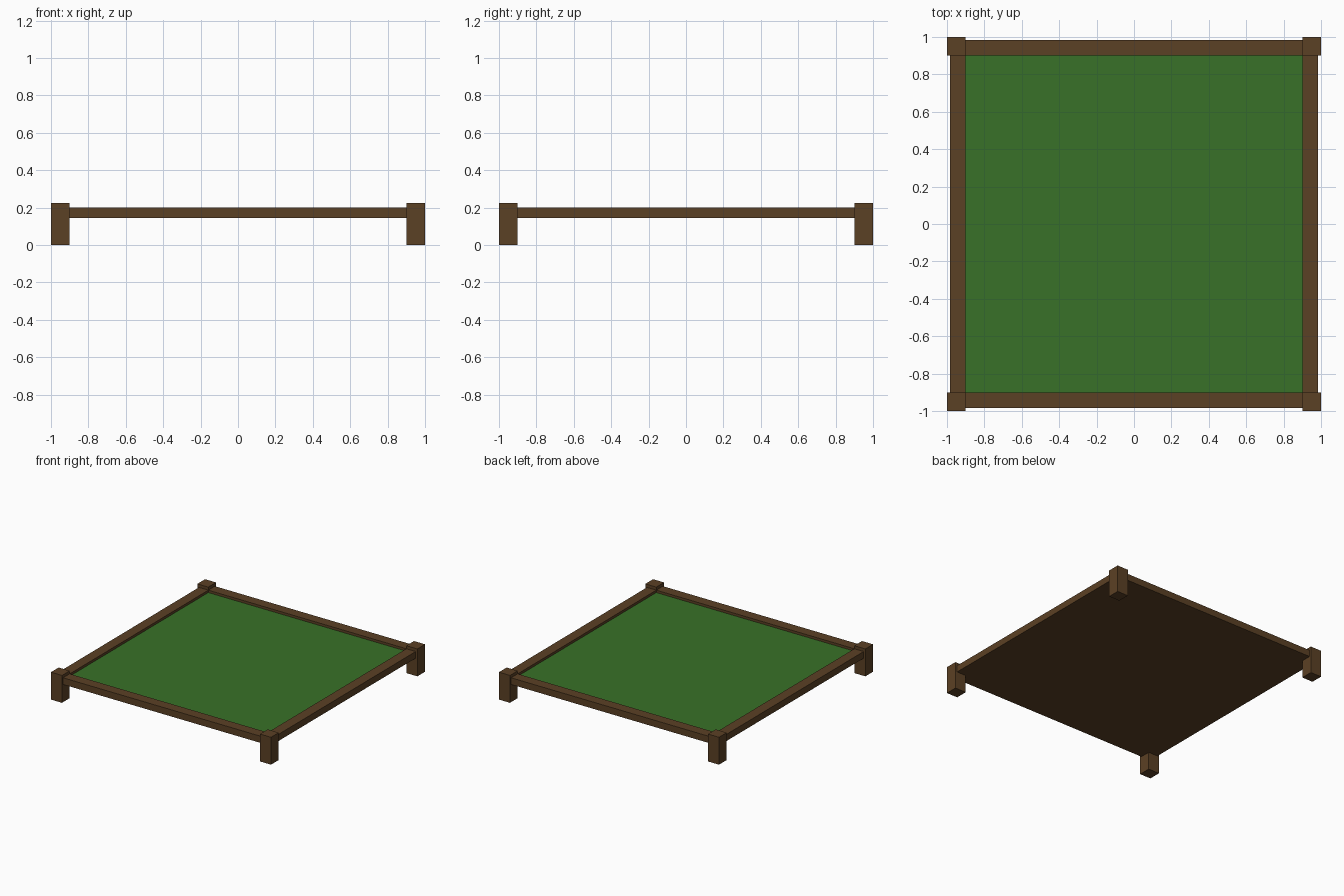
import bpy, bmesh
from mathutils import Matrix, Vector

if "Cube" in bpy.data.objects:
    bpy.data.objects.remove(bpy.data.objects["Cube"])


def material(name, rgb):
    m = bpy.data.materials.new(name)
    m.diffuse_color = (*rgb, 1)
    m.use_nodes = True
    m.node_tree.nodes["Principled BSDF"].inputs["Base Color"].default_value = m.diffuse_color
    return m


wood = material("wood", (0.105, 0.052, 0.018))
grass = material("grass", (0.04, 0.165, 0.021))


def finish(bm, name, mat):
    mesh = bpy.data.meshes.new(name)
    bm.to_mesh(mesh)
    bm.free()
    mesh.materials.append(mat)
    ob = bpy.data.objects.new(name, mesh)
    bpy.context.collection.objects.link(ob)
    return ob


def box(name, lo, hi, mat):
    lo, hi = Vector(lo), Vector(hi)
    bm = bmesh.new()
    bmesh.ops.create_cube(bm, size=1, matrix=Matrix.Translation((lo + hi) / 2)
                          @ Matrix.Diagonal((*(hi - lo), 1)))
    return finish(bm, name, mat)


BOTTOM, RAIL_TOP, POST_TOP = 0.145, 0.20, 0.225
INNER, RAIL_OUT = 0.90, 0.985

# Corner posts
for side, sx in (("left", -1), ("right", 1)):
    for end, sy in (("front", -1), ("back", 1)):
        cx, cy = sx * 0.95, sy * 0.95
        box(f"{end}_{side}_post", (cx - 0.05, cy - 0.05, 0),
            (cx + 0.05, cy + 0.05, POST_TOP), wood)

# Border rails between the posts
mid, half = (INNER + RAIL_OUT) / 2, (RAIL_OUT - INNER) / 2
for name, s in (("front", -1), ("back", 1)):
    box(f"{name}_rail", (-INNER, s * mid - half, BOTTOM),
        (INNER, s * mid + half, RAIL_TOP), wood)
for name, s in (("left", -1), ("right", 1)):
    box(f"{name}_rail", (s * mid - half, -INNER, BOTTOM),
        (s * mid + half, INNER, RAIL_TOP), wood)

# Wooden floor board under the turf
box("floor_board", (-INNER, -INNER, BOTTOM), (INNER, INNER, 0.17), wood)

# Turf surface divided into a 12 x 12 grid of squares
bm = bmesh.new()
bmesh.ops.create_grid(bm, x_segments=12, y_segments=12, size=INNER,
                      matrix=Matrix.Translation((0, 0, 0.18)))
finish(bm, "turf", grass)
